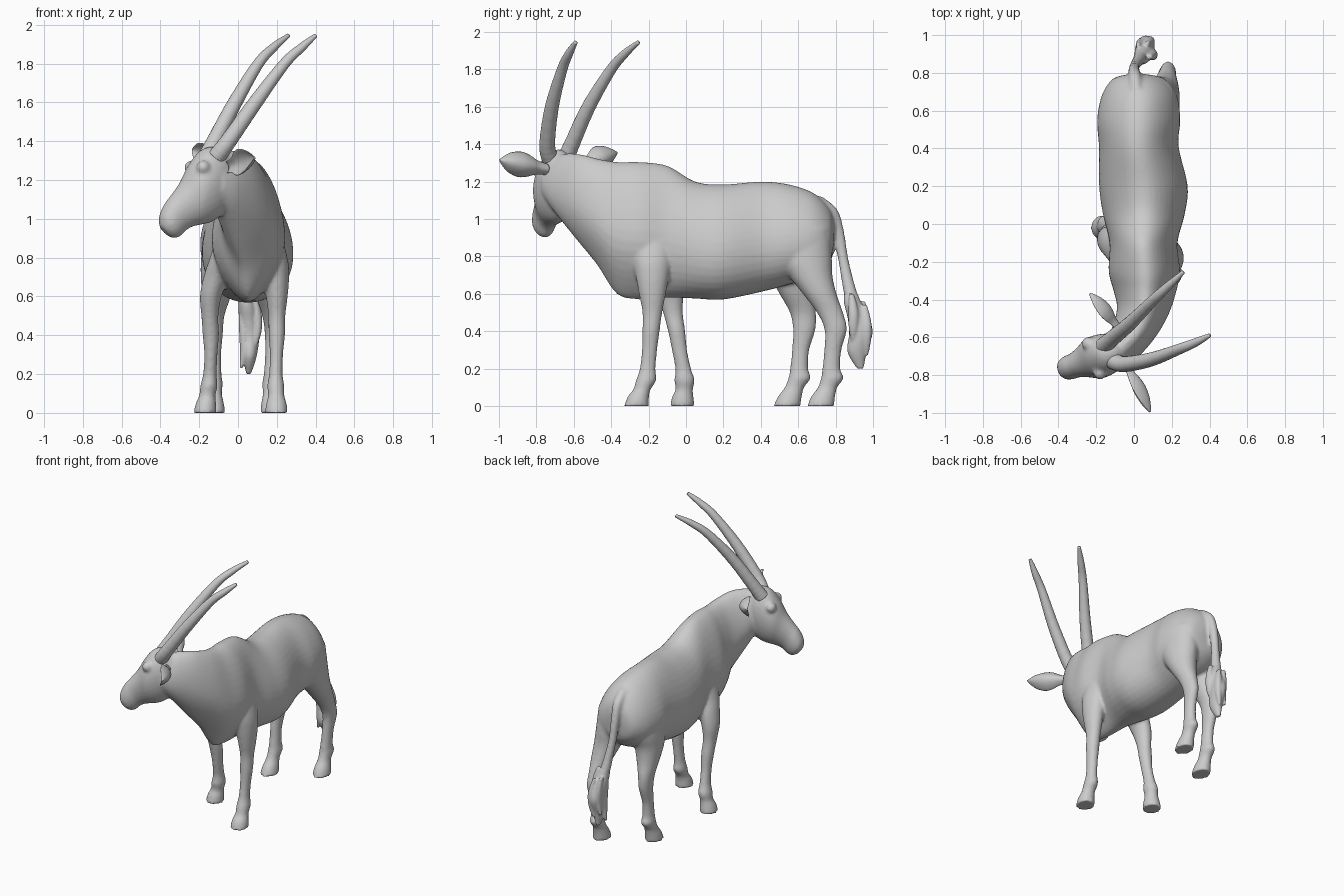
import bpy, bmesh, math
from mathutils import Vector

if "Cube" in bpy.data.objects:
    bpy.data.objects.remove(bpy.data.objects["Cube"])


def resample(rows, n=5):
    """Catmull-Rom interpolation of rows of numbers."""
    out = []
    for i in range(len(rows) - 1):
        p0, p1 = rows[max(i - 1, 0)], rows[i]
        p2, p3 = rows[i + 1], rows[min(i + 2, len(rows) - 1)]
        for k in range(n):
            t = k / n
            out.append([0.5 * (2 * b + (c - a) * t + (2 * a - 5 * b + 4 * c - d) * t * t
                               + (3 * b - a - 3 * c + d) * t ** 3)
                        for a, b, c, d in zip(p0, p1, p2, p3)])
    out.append(list(rows[-1]))
    return out


def loft(bm, rings, sides=28, egg=0.0, cup=None):
    """Skin rings of (centre, half-width vector, half-height vector, optional lower pinch)."""
    loops = []
    for c, u, v, *pinch in rings:
        keel = pinch[0] if pinch else 0
        loop = []
        for k in range(sides):
            t = 2 * math.pi * k / sides
            width = (1 - egg * math.sin(t)) * (1 - keel * max(0, -math.sin(t)) ** 2)
            p = c + u * math.cos(t) * width + v * math.sin(t)
            if cup:
                p = p + cup * u.length * math.cos(t) ** 2
            loop.append(bm.verts.new(p))
        loops.append(loop)
    for a, b in zip(loops, loops[1:]):
        for k in range(sides):
            j = (k + 1) % sides
            bm.faces.new((a[k], a[j], b[j], b[k]))
    bm.faces.new(loops[0])
    bm.faces.new(loops[-1])


def make_object(name, bm):
    bmesh.ops.recalc_face_normals(bm, faces=bm.faces)
    for f in bm.faces:
        f.smooth = True
    me = bpy.data.meshes.new(name)
    bm.to_mesh(me)
    bm.free()
    ob = bpy.data.objects.new(name, me)
    bpy.context.collection.objects.link(ob)
    return ob


def side_of(yaw):
    a = math.radians(yaw)
    return Vector((math.cos(a), -math.sin(a), 0))


def trunk_rings(rows):
    """Rows: top x,y,z, bottom x,y,z, half width, yaw, pinch."""
    rings = []
    for r in resample(rows):
        top, bot = Vector(r[:3]), Vector(r[3:6])
        rings.append(((top + bot) / 2, side_of(r[7]) * max(r[6], 0.01), (top - bot) / 2, r[8]))
    return rings


def flat_rings(rows):
    """Rows: x, y, z, x radius, y radius."""
    return [(Vector(r[:3]), Vector((r[3], 0, 0)), Vector((0, r[4], 0))) for r in resample(rows)]


body = bmesh.new()

# torso and neck: x top, x bottom, y top, z top, y bottom, z bottom, half width, yaw, pinch
trunk = [(.02, .02, .795, .98, .79, .86, .05, 0, 0), (.025, .025, .765, 1.06, .77, .77, .135, 0, 0),
         (.028, .028, .68, 1.14, .68, .69, .195, 0, 0), (.025, .025, .55, 1.185, .55, .65, .216, 0, 0),
         (.025, .025, .4, 1.2, .42, .615, .207, 0, 0), (.05, .05, .2, 1.185, .2, .57, .23, 0, 0),
         (.055, .05, .05, 1.2, .05, .575, .212, 0, 0), (.05, .05, -.1, 1.285, -.1, .58, .178, 0, .2),
         (.06, .05, -.25, 1.305, -.25, .57, .187, 0, .5), (.06, .05, -.36, 1.305, -.37, .6, .163, 5, .6),
         (.055, .03, -.46, 1.32, -.47, .75, .135, 15, .45), (.02, -.02, -.56, 1.345, -.57, .88, .112, 30, .25),
         (-.04, -.08, -.63, 1.35, -.67, 1.02, .095, 45, 0), (-.1, -.12, -.68, 1.34, -.72, 1.1, .08, 60, 0)]
loft(body, trunk_rings([(a, ty, tz, b, by, bz, w, yaw, p)
                        for a, b, ty, tz, by, bz, w, yaw, p in trunk]), 40, egg=.2)

# head: top x, z, bottom x, z, half width; turned to the side
head = [(-.05, 1.33, -.03, 1.12, .06), (-.11, 1.37, -.08, 1.03, .095), (-.18, 1.36, -.135, .985, .113),
        (-.24, 1.29, -.19, .97, .112), (-.29, 1.195, -.235, .96, .086), (-.34, 1.125, -.27, .94, .068),
        (-.375, 1.078, -.3, .91, .065), (-.4, 1.02, -.33, .9, .056), (-.402, .965, -.365, .915, .03)]
HEAD_YAW = 68


def head_y(x):
    return -.67 + .37 * (x + .1)


loft(body, trunk_rings([(a, head_y(a), az, b, head_y(b), bz, w, HEAD_YAW, 0)
                        for a, az, b, bz, w in head]), egg=-.1)

# brow and eye bulges
for s in (-1, 1):
    x = -.21
    p = Vector((x, head_y(x), 1.265)) + side_of(HEAD_YAW) * .083 * s
    made = bmesh.ops.create_icosphere(body, subdivisions=3, radius=.036)
    bmesh.ops.translate(body, verts=made["verts"], vec=p)

# legs: shared (z, x radius, y radius), then each leg's own (x, y) centre line
front_shape = [(1.0, .06, .12), (.8, .075, .105), (.7, .068, .09), (.6, .056, .072), (.5, .044, .053),
               (.4, .042, .046), (.3, .034, .041), (.2, .035, .042), (.14, .044, .054),
               (.09, .042, .047), (.05, .052, .057), (0, .06, .066)]
hind_shape = [(.95, .1, .15), (.8, .105, .15), (.7, .092, .118), (.6, .073, .09), (.5, .05, .07),
              (.41, .042, .06), (.3, .035, .046), (.2, .037, .048), (.15, .043, .06),
              (.1, .04, .052), (.05, .05, .064), (0, .058, .072)]
right_front = [(.14, -.17), (.18, -.18), (.195, -.18), (.2, -.18), (.2, -.18), (.2, -.187),
               (.198, -.195), (.195, -.205), (.195, -.213), (.197, -.235), (.198, -.255), (.198, -.265)]
left_front = [(-.02, -.16), (-.07, -.13), (-.11, -.1), (-.14, -.085), (-.145, -.07), (-.14, -.05),
              (-.14, -.035), (-.145, -.015), (-.15, -.008), (-.158, -.01), (-.165, -.017), (-.17, -.02)]
right_hind = [(.125, .62), (.135, .63), (.15, .665), (.165, .715), (.175, .77), (.18, .8),
              (.175, .785), (.17, .777), (.168, .782), (.168, .757), (.17, .733), (.172, .72)]
left_hind = [(-.07, .58), (-.085, .57), (-.1, .565), (-.11, .59), (-.12, .625), (-.12, .632),
             (-.122, .613), (-.122, .605), (-.122, .607), (-.123, .58), (-.123, .555), (-.123, .54)]
for path, shape in ((right_front, front_shape), (left_front, front_shape),
                    (right_hind, hind_shape), (left_hind, hind_shape)):
    loft(body, flat_rings([(x, y, z, rx, ry) for (x, y), (z, rx, ry) in zip(path, shape)]))

# tail root and shaft, blended into the rump
loft(body, flat_rings([(.012, .68, 1.12, .03, .05), (.005, .765, 1.05, .033, .045),
                       (.0, .812, .94, .03, .032), (.005, .838, .8, .027, .028),
                       (.02, .862, .68, .03, .032), (.035, .885, .58, .036, .038)]), 20)

# blend everything into one smooth skin
skin = make_object("body", body)
remesh = skin.modifiers.new("blend", 'REMESH')
remesh.mode = 'VOXEL'
remesh.voxel_size = .01
remesh.use_smooth_shade = True
soften = skin.modifiers.new("soften", 'SMOOTH')
soften.factor = .5
soften.iterations = 6

# horns with faintly ringed lower part: x, y, z, radius
horns = {"right_horn": [(-.11, -.725, 1.32, .046), (-.05, -.742, 1.4, .042), (.09, -.717, 1.6, .037),
                        (.24, -.662, 1.8, .028), (.33, -.625, 1.885, .022), (.4, -.59, 1.945, .011)],
         "left_horn": [(-.16, -.645, 1.32, .046), (-.12, -.61, 1.4, .042), (-.015, -.52, 1.6, .037),
                       (.105, -.4, 1.8, .028), (.185, -.325, 1.885, .022), (.26, -.255, 1.945, .011)]}
for name, rows in horns.items():
    bm = bmesh.new()
    pts = resample(rows, 16)
    rings = []
    for i, r in enumerate(pts):
        tan = (Vector(pts[min(i + 1, len(pts) - 1)][:3]) - Vector(pts[max(i - 1, 0)][:3])).normalized()
        u = tan.cross(Vector((0, 1, 0))).normalized()
        ripple = 1 + (.008 * math.sin(i * 1.57) if i < 48 else 0)
        rings.append((Vector(r[:3]), u * r[3] * ripple, tan.cross(u) * r[3] * ripple))
    loft(bm, rings, 20)
    make_object(name, bm)

# ears: cupped leaves opening forward, (position along ear, half height)
forward = Vector((-.93, -.37, 0))
ears = {"right_ear": ((-.05, -.74, 1.265), (.083, -.995, 1.315)),
        "left_ear": ((-.085, -.55, 1.29), (-.235, -.37, 1.355))}
for name, (a, b) in ears.items():
    a, b = Vector(a), Vector(b)
    width = ((b - a).cross(forward)).normalized()
    thick = width.cross(b - a).normalized()
    if thick.dot(forward) < 0:
        thick = -thick
    bm = bmesh.new()
    leaf = [(0, .03), (.2, .038), (.38, .06), (.55, .068), (.75, .055), (.9, .03), (1, .006)]
    loft(bm, [(a.lerp(b, t) - thick * h * .4, width * h, thick * (.004 + h * .18))
              for t, h in resample(leaf)], 24, cup=thick * .75)
    make_object(name, bm)

# tail tuft with loose hair locks, blended together
bm = bmesh.new()
loft(bm, flat_rings([(.03, .88, .61, .03, .034), (.045, .892, .55, .043, .047),
                     (.055, .922, .47, .05, .058), (.062, .935, .39, .048, .063),
                     (.06, .915, .29, .036, .052), (.055, .932, .2, .012, .018)]), 20)
for x, y, z in ((.1, .895, .5), (.035, .955, .46), (.085, .965, .44), (.03, .9, .4)):
    loft(bm, flat_rings([(x - .015, y - .01, z + .1, .012, .014), (x, y, z, .024, .028),
                         (x, y, z - .09, .02, .025), (x - .015, y, z - .17, .008, .009)]), 12)
tuft = make_object("tail_tuft", bm)
blend = tuft.modifiers.new("blend", 'REMESH')
blend.mode = 'VOXEL'
blend.voxel_size = .007
blend.use_smooth_shade = True
ease = tuft.modifiers.new("soften", 'SMOOTH')
ease.iterations = 3
